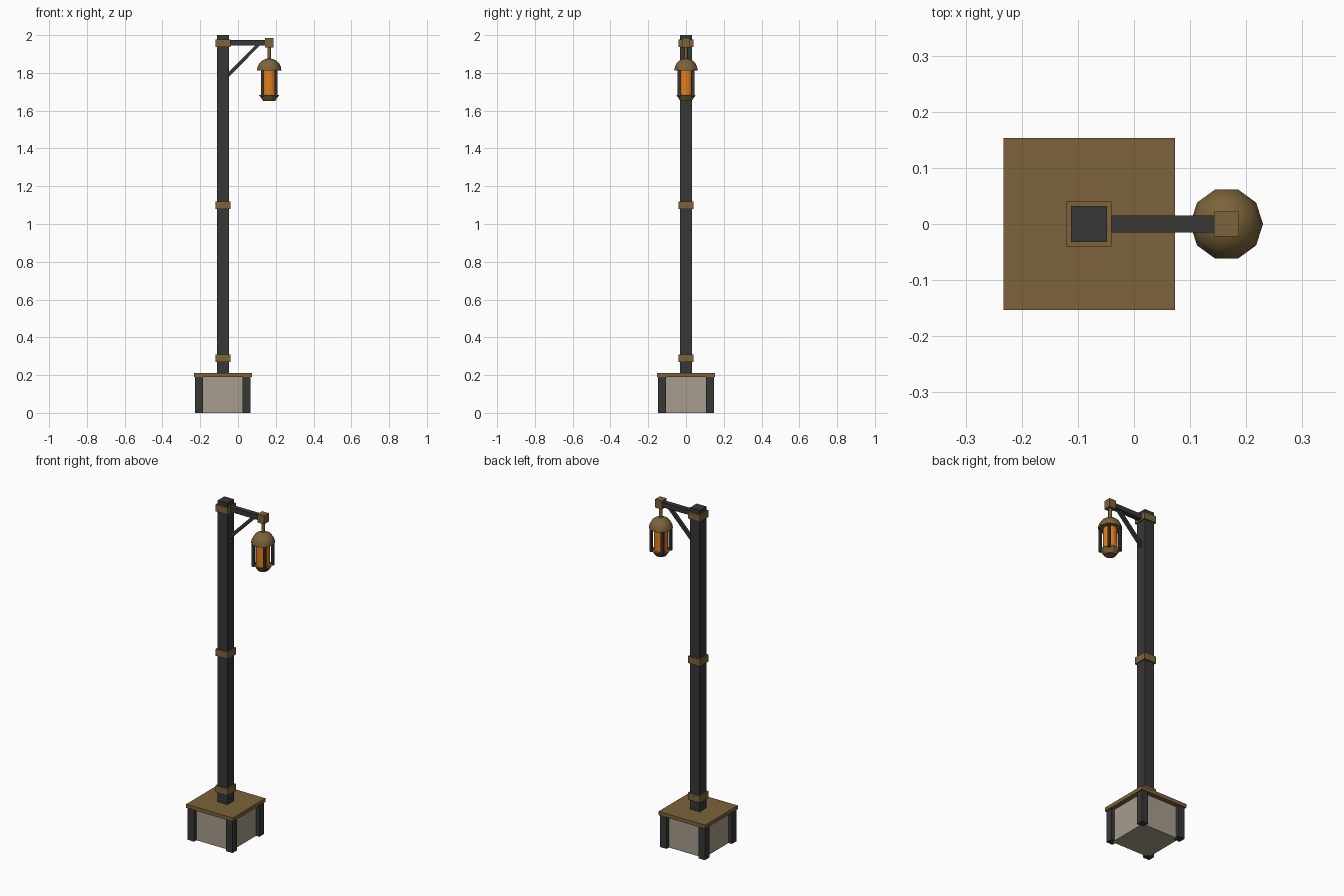
import bpy, bmesh, math
from mathutils import Vector

if "Cube" in bpy.data.objects:
    bpy.data.objects.remove(bpy.data.objects["Cube"])

def material(name, rgb):
    m = bpy.data.materials.new(name)
    m.diffuse_color = (*rgb, 1)
    m.use_nodes = True
    m.node_tree.nodes["Principled BSDF"].inputs["Base Color"].default_value = m.diffuse_color
    return m

IRON = material("dark_iron", (0.038, 0.038, 0.037))
BRASS = material("aged_brass", (0.2, 0.125, 0.042))
STONE = material("stone", (0.38, 0.335, 0.265))
GLOW = material("amber_glass", (0.75, 0.21, 0.012))

def finish(name, bm, mat):
    bmesh.ops.recalc_face_normals(bm, faces=bm.faces)
    me = bpy.data.meshes.new(name)
    bm.to_mesh(me)
    bm.free()
    me.materials.append(mat)
    ob = bpy.data.objects.new(name, me)
    bpy.context.collection.objects.link(ob)
    return ob

def box(name, x, y, z, mat):
    """Box from (min, max) ranges."""
    bm = bmesh.new()
    bmesh.ops.create_cube(bm, size=1)
    for v in bm.verts:
        v.co = Vector([r[0] + (c + 0.5) * (r[1] - r[0]) for c, r in zip(v.co, (x, y, z))])
    return finish(name, bm, mat)

def around(c, h):
    return (c - h, c + h)

def turned(name, cx, profile, sides, mat, smooth=None):
    """Closed lathe shape from (radius, z) points, about x = cx."""
    bm = bmesh.new()
    rings = []
    for r, z in profile:
        n = sides if r > 0 else 1
        rings.append([bm.verts.new((cx + r * math.cos(2 * math.pi * i / sides),
                                    r * math.sin(2 * math.pi * i / sides), z)) for i in range(n)])
    for a, b in zip(rings, rings[1:]):
        for i in range(sides):
            j = (i + 1) % sides
            bm.faces.new([a[i], a[j], b[0]] if len(b) == 1 else [a[i], a[j], b[j], b[i]])
    for ring in (rings[0], rings[-1]):
        if len(ring) > 1:
            bm.faces.new(ring)
    ob = finish(name, bm, mat)
    if smooth:
        bpy.ops.object.select_all(action='DESELECT')
        ob.select_set(True)
        bpy.context.view_layer.objects.active = ob
        bpy.ops.object.shade_smooth_by_angle(angle=math.radians(smooth))
    return ob

PX, LX = -0.08, 0.165   # pole and lantern axes

# Plinth: stone core, four corner posts, cap slab
box("plinth_core", around(PX, 0.125), around(0, 0.125), (0, 0.19), STONE)
for sx in (-1, 1):
    for sy in (-1, 1):
        box("plinth_corner_post", around(PX + sx * 0.126, 0.021), around(sy * 0.126, 0.021), (0, 0.19), IRON)
box("plinth_cap", around(PX, 0.153), around(0, 0.153), (0.19, 0.212), BRASS)

# Pole with three collars
box("pole", around(PX, 0.032), around(0, 0.032), (0.212, 2.0), IRON)
for z in (0.29, 1.1, 1.957):
    box("pole_collar", around(PX, 0.04), around(0, 0.04), around(z, 0.02), BRASS)

# Arm, end block and diagonal brace
box("arm", (PX, LX - 0.01), around(0, 0.015), (1.945, 1.973), IRON)
box("arm_end_block", around(LX, 0.022), around(0, 0.022), around(1.959, 0.025), BRASS)
a, b = Vector((-0.065, 0, 1.775)), Vector((0.115, 0, 1.957))
brace = box("brace", around(0, (b - a).length / 2), around(0, 0.009), around(0, 0.009), IRON)
brace.location = (a + b) / 2
brace.rotation_euler.y = -math.atan2(b.z - a.z, b.x - a.x)

# Lantern: stem, dome, glass, four bars, tapered base
turned("lantern_stem", LX, [(0.01, 1.87), (0.01, 1.94)], 8, BRASS, 50)
dome = [(0.065 * math.cos(t * math.pi / 10), 1.812 + 0.065 * math.sin(t * math.pi / 10)) for t in range(5)]
turned("lantern_dome", LX, dome + [(0, 1.877)], 10, BRASS, 50)
turned("lantern_glass", LX, [(0.038, 1.675), (0.038, 1.815)], 10, GLOW, 50)
for sx in (-1, 1):
    for sy in (-1, 1):
        box("lantern_bar", around(LX + sx * 0.037, 0.007), around(sy * 0.037, 0.007), (1.675, 1.82), IRON)
turned("lantern_base", LX, [(0.032, 1.652), (0.053, 1.682)], 10, BRASS)
